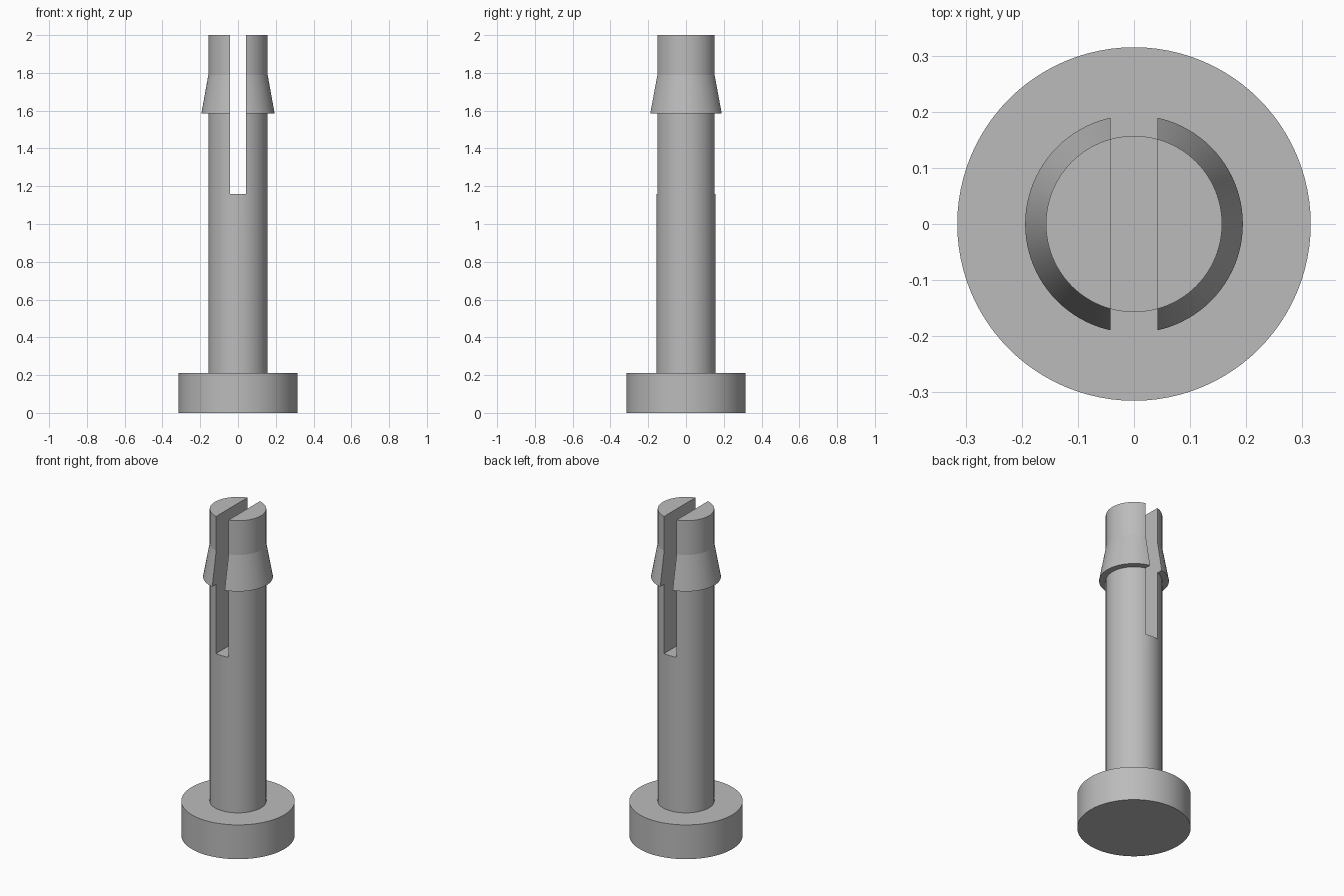
import bpy, bmesh, math

if "Cube" in bpy.data.objects:
    bpy.data.objects.remove(bpy.data.objects["Cube"])

SEGMENTS = 96

grey = bpy.data.materials.new("plain_grey")
grey.diffuse_color = (0.5, 0.5, 0.5, 1.0)
grey.use_nodes = True
grey.node_tree.nodes["Principled BSDF"].inputs["Base Color"].default_value = grey.diffuse_color


def make_object(name, bm):
    bmesh.ops.recalc_face_normals(bm, faces=bm.faces[:])
    mesh = bpy.data.meshes.new(name)
    bm.to_mesh(mesh)
    bm.free()
    obj = bpy.data.objects.new(name, mesh)
    bpy.context.collection.objects.link(obj)
    return obj


def lathe(name, profile):
    """Closed solid turned around z from (radius, height) points."""
    bm = bmesh.new()
    rings = []
    for r, z in profile:
        rings.append([bm.verts.new((r * math.cos(2 * math.pi * i / SEGMENTS),
                                    r * math.sin(2 * math.pi * i / SEGMENTS), z))
                      for i in range(SEGMENTS)])
    for low, high in zip(rings, rings[1:]):
        for i in range(SEGMENTS):
            j = (i + 1) % SEGMENTS
            bm.faces.new((low[i], low[j], high[j], high[i]))
    bm.faces.new(rings[0][::-1])
    bm.faces.new(rings[-1])
    return make_object(name, bm)


# Round head, shaft, flared snap collar and straight tip in one turned solid
pin = lathe("snap_pin", [
    (0.315, 0.0), (0.315, 0.21),
    (0.157, 0.21), (0.157, 1.584),
    (0.194, 1.584), (0.157, 1.79),
    (0.157, 2.0),
])
pin.data.materials.append(grey)

# Slot that splits the upper end into two prongs
bm = bmesh.new()
bmesh.ops.create_cube(bm, size=1.0)
for v in bm.verts:
    v.co.x *= 0.084
    v.co.z = 1.16 if v.co.z < 0 else 2.2
slot = make_object("slot_cutter", bm)
slot.data.materials.append(grey)
slot.hide_render = True

cut = pin.modifiers.new("slot", 'BOOLEAN')
cut.operation = 'DIFFERENCE'
cut.solver = 'EXACT'
cut.object = slot

bpy.context.view_layer.objects.active = pin
pin.select_set(True)
slot.select_set(False)
bpy.ops.object.modifier_apply(modifier=cut.name)
bpy.data.objects.remove(slot, do_unlink=True)

# Smooth round walls, crisp edges
bpy.ops.object.shade_smooth_by_angle(angle=math.radians(8))
